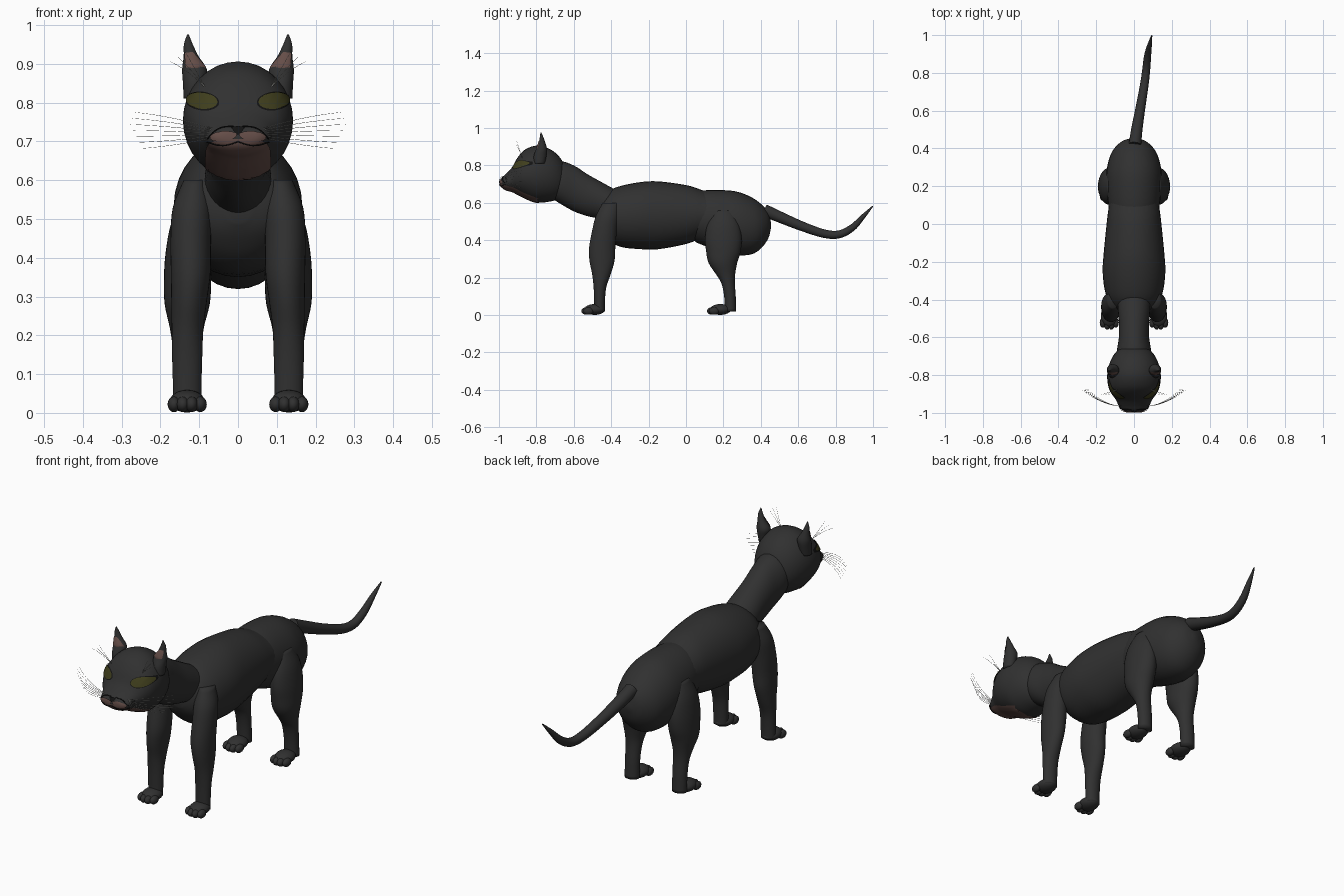
import bpy, bmesh, math
from mathutils import Vector, Matrix
from mathutils.bvhtree import BVHTree

if "Cube" in bpy.data.objects:
    bpy.data.objects.remove(bpy.data.objects["Cube"])


def material(name, r, g, b):
    m = bpy.data.materials.new(name)
    m.use_nodes = True
    m.diffuse_color = (r, g, b, 1)
    node = m.node_tree.nodes["Principled BSDF"]
    node.inputs["Base Color"].default_value = (r, g, b, 1)
    node.inputs["Roughness"].default_value = 0.8
    return m


FUR = material("charcoal fur", 0.03, 0.03, 0.03)
SKIN = material("dusky pink skin", 0.13, 0.075, 0.065)
EYE = material("olive eye", 0.05, 0.048, 0.012)
BLACK = material("black line", 0.006, 0.006, 0.006)
HAIR = material("pale whisker", 0.45, 0.45, 0.42)


def finish(name, bm, mat):
    bmesh.ops.recalc_face_normals(bm, faces=bm.faces)
    for f in bm.faces:
        f.smooth = True
    me = bpy.data.meshes.new(name)
    bm.to_mesh(me)
    me.materials.append(mat)
    ob = bpy.data.objects.new(name, me)
    bpy.context.collection.objects.link(ob)
    return ob


def smooth_path(pts, steps):
    """Catmull-Rom interpolation of equal-length tuples."""
    out = []
    for i in range(len(pts) - 1):
        p0, p1 = pts[max(i - 1, 0)], pts[i]
        p2, p3 = pts[i + 1], pts[min(i + 2, len(pts) - 1)]
        for s in range(steps):
            t = s / steps
            out.append([b + (c - a) * t / 2 + (2 * a - 5 * b + 4 * c - d) * t * t / 2
                        + (3 * b - a - 3 * c + d) * t ** 3 / 2
                        for a, b, c, d in zip(p0, p1, p2, p3)])
    return out + [list(pts[-1])]


def loft(name, stations, upright, mat=FUR, sides=32, steps=4):
    """Elliptic rings (x, y, z, r1, r2): level if upright, else facing along y."""
    bm, rings = bmesh.new(), []
    for x, y, z, r1, r2 in smooth_path(stations, steps):
        ring = []
        for k in range(sides):
            a = math.tau * k / sides
            u, v = max(r1, 0.001) * math.cos(a), max(r2, 0.001) * math.sin(a)
            ring.append(bm.verts.new((x + u, y + v, z) if upright else (x + u, y, z + v)))
        rings.append(ring)
    for a, b in zip(rings, rings[1:]):
        for k in range(sides):
            n = (k + 1) % sides
            bm.faces.new((a[k], a[n], b[n], b[k]))
    bm.faces.new(rings[0])
    bm.faces.new(rings[-1])
    return finish(name, bm, mat)


def trunk(name, profile):
    """Side profile rows: y, top, bottom, half width."""
    return loft(name, [(0, y, (t + b) / 2, w, (t - b) / 2) for y, t, b, w in profile], False)


def tree_of(ob):
    return BVHTree.FromPolygons([v.co for v in ob.data.vertices],
                                [p.vertices for p in ob.data.polygons])


def cast(tree, x, z, lift=0.003):
    hit, normal, _, _ = tree.ray_cast(Vector((x, -2, z)), Vector((0, 1, 0)))
    return hit + normal * lift if hit else None


def patch(name, tree, outline, mat, rings=8, lift=0.003):
    """Thin plate laid on a surface, given its outline as seen from the front."""
    cx = sum(p[0] for p in outline) / len(outline)
    cz = sum(p[1] for p in outline) / len(outline)
    bm, prev = bmesh.new(), None
    for r in range(1, rings + 1):
        row = []
        for x, z in outline:
            f, p = r / rings, None
            while p is None and f > 0:
                p = cast(tree, cx + (x - cx) * f, cz + (z - cz) * f, lift)
                f -= 0.02
            row.append(bm.verts.new(p))
        n = len(row)
        if prev:
            for k in range(n):
                bm.faces.new((prev[k], prev[(k + 1) % n], row[(k + 1) % n], row[k]))
        else:
            bm.faces.new(row)
        prev = row
    ob = finish(name, bm, mat)
    if sum(p.normal.y for p in ob.data.polygons) > 0:
        ob.data.flip_normals()
    return ob


def oval(cx, cz, rx, rz, tilt=0.0, power=2.0, n=40):
    pts = []
    for k in range(n):
        c, s = math.cos(math.tau * k / n), math.sin(math.tau * k / n)
        u = rx * math.copysign(abs(c) ** (2 / power), c)
        v = rz * math.copysign(abs(s) ** (2 / power), s)
        pts.append((cx + u * math.cos(tilt) - v * math.sin(tilt),
                    cz + u * math.sin(tilt) + v * math.cos(tilt)))
    return pts


def tubes(name, paths, radius, mat, taper=1.0):
    cu = bpy.data.curves.new(name, "CURVE")
    cu.dimensions, cu.bevel_depth, cu.bevel_resolution = "3D", radius, 1
    cu.use_fill_caps = True
    for path in paths:
        sp = cu.splines.new("POLY")
        sp.points.add(len(path) - 1)
        for i, p in enumerate(path):
            sp.points[i].co = (*p[:3], 1)
            sp.points[i].radius = p[3] if len(p) > 3 else 1 + (taper - 1) * i / (len(path) - 1)
        sp.use_smooth = True
    cu.materials.append(mat)
    ob = bpy.data.objects.new(name, cu)
    bpy.context.collection.objects.link(ob)
    return ob


# Body
trunk("torso", [(-.47, .56, .49, .03), (-.45, .62, .45, .1), (-.41, .665, .4, .132),
                (-.35, .69, .365, .155), (-.25, .71, .353, .166), (-.15, .715, .352, .16),
                (0, .695, .38, .145), (.08, .67, .41, .135), (.15, .64, .43, .12),
                (.22, .58, .48, .05)])
trunk("rump", [(-.02, .58, .47, .05), (.04, .65, .4, .115), (.1, .667, .37, .135),
               (.2, .668, .335, .145), (.28, .658, .32, .145), (.35, .63, .325, .13),
               (.4, .595, .355, .105), (.44, .55, .41, .06), (.455, .49, .47, .01)])
trunk("neck", [(-.34, .65, .46, .09), (-.45, .71, .51, .085), (-.53, .755, .53, .08),
               (-.6, .8, .555, .08), (-.68, .825, .6, .09), (-.74, .8, .64, .07)])
head = trunk("head", [(-.64, .74, .7, .03), (-.655, .81, .645, .07), (-.69, .86, .618, .105),
                      (-.74, .893, .605, .13), (-.8, .906, .602, .142), (-.86, .885, .625, .136),
                      (-.9, .843, .645, .118), (-.93, .79, .66, .096), (-.96, .757, .668, .082),
                      (-.98, .74, .68, .066), (-.99, .727, .692, .045), (-.993, .712, .705, .01)])

# Tail
tail_path = smooth_path([(.005, .42, .56, 1.1), (.015, .5, .525, 1.0), (.035, .62, .475, .85),
                         (.055, .74, .435, .75), (.065, .82, .432, .7), (.072, .89, .468, .62),
                         (.082, .945, .525, .42), (.094, .998, .582, .1)], 6)
tubes("tail", [tail_path], .03, FUR).data.bevel_resolution = 6

front_leg = [(.6, .11, -.4, .03, .045), (.53, .118, -.42, .05, .062), (.45, .122, -.436, .052, .066),
             (.36, .122, -.448, .051, .07), (.29, .126, -.449, .046, .067),
             (.22, .13, -.452, .041, .05), (.15, .131, -.46, .039, .034),
             (.08, .131, -.462, .037, .029), (.02, .131, -.462, .036, .028)]
rear_leg = [(.56, .11, .2, .03, .05), (.49, .122, .2, .05, .085), (.41, .128, .2, .059, .098),
            (.34, .13, .2, .061, .092), (.28, .131, .197, .058, .077), (.22, .132, .211, .044, .052),
            (.17, .131, .225, .038, .036), (.1, .131, .235, .036, .031), (.02, .131, .238, .036, .03)]


def paw(name, x, y):
    bm = bmesh.new()

    def ball(px, py, pz, *size):
        m = Matrix.Translation((px, py, pz)) @ Matrix.Diagonal((*size, 1))
        bmesh.ops.create_uvsphere(bm, u_segments=20, v_segments=12, radius=1, matrix=m)
    ball(x, y, .03, .045, .056, .029)
    for i in range(4):
        off = (i - 1.5) / 1.5
        ball(x + off * .034, y - .046 + .012 * off * off, .022, .0165, .027, .02)
    finish(name, bm, FUR)


head_tree = tree_of(head)
for side, s in (("left", 1), ("right", -1)):
    # Legs and paws
    for part, rows, py in (("front", front_leg, -.488), ("rear", rear_leg, .184)):
        loft(f"{part}_leg_{side}", [(s * x, y, z, a, b) for z, x, y, a, b in rows], True)
        paw(f"{part}_paw_{side}", s * .131, py)
    # Ears with skin inside
    rows = [(.81, .112, -.785, .028, .03), (.85, .113, -.78, .029, .034), (.885, .112, -.772, .032, .03),
            (.92, .121, -.77, .019, .018), (.95, .128, -.772, .0115, .01), (.976, .129, -.776, .002, .002)]
    ear = loft(f"ear_{side}", [(s * x, y, z, a, b) for z, x, y, a, b in rows], True)
    inner = [(.136, .928), (.118, .93), (.102, .912), (.084, .89), (.11, .888), (.134, .89)]
    patch(f"inner_ear_{side}", tree_of(ear), [(s * x, z) for x, z in inner], SKIN)
    # Eyes with dark rims
    patch(f"eye_rim_{side}", head_tree, oval(s * .091, .803, .043, .024, s * .12), BLACK, lift=.002)
    patch(f"eye_{side}", head_tree, oval(s * .091, .803, .039, .021, s * .12), EYE, lift=.005)
    # Muzzle pad
    patch(f"muzzle_pad_{side}", head_tree, oval(s * .036, .713, .033, .011, s * -.1), SKIN, lift=.006)

# Chin, nose and mouth lines
patch("chin", head_tree, oval(0, .653, .083, .053, power=4), SKIN, rings=14)
patch("nose", head_tree, [(-.018, .733), (0, .736), (.018, .733), (.008, .722), (0, .716), (-.008, .722)],
      BLACK, rings=3, lift=.006)
mouth = [[cast(head_tree, s * .076 * t, .7 - .008 * math.sin(math.pi * t), .005)
          for t in (i / 10 for i in range(11))] for s in (1, -1)]
brow = [[cast(head_tree, s * (.012 + .064 * t), .737 - .03 * t ** 3, .003)
         for t in (i / 10 for i in range(11))] for s in (1, -1)]
tubes("mouth_line", mouth + brow, .0018, BLACK)

# Whiskers: cheek fans and a few over the eyes
whiskers = []
for s in (1, -1):
    for i in range(7):
        f = i / 6
        reach, rise = .28 - .05 * abs(f - .7), -.03 + .075 * f
        whiskers.append([(s * (.055 + (reach - .055) * t), -.965 + .09 * t * t,
                          .712 + .018 * f + rise * t * (1.5 - .5 * t)) for t in (j / 8 for j in range(9))])
    for i in range(3):
        whiskers.append([(s * (.085 + (.05 + .02 * i) * t), -.875 - .03 * t,
                          .84 + .09 * t - .012 * i * t * t) for t in (j / 6 for j in range(7))])
tubes("whiskers", whiskers, .0009, HAIR, taper=.4)
